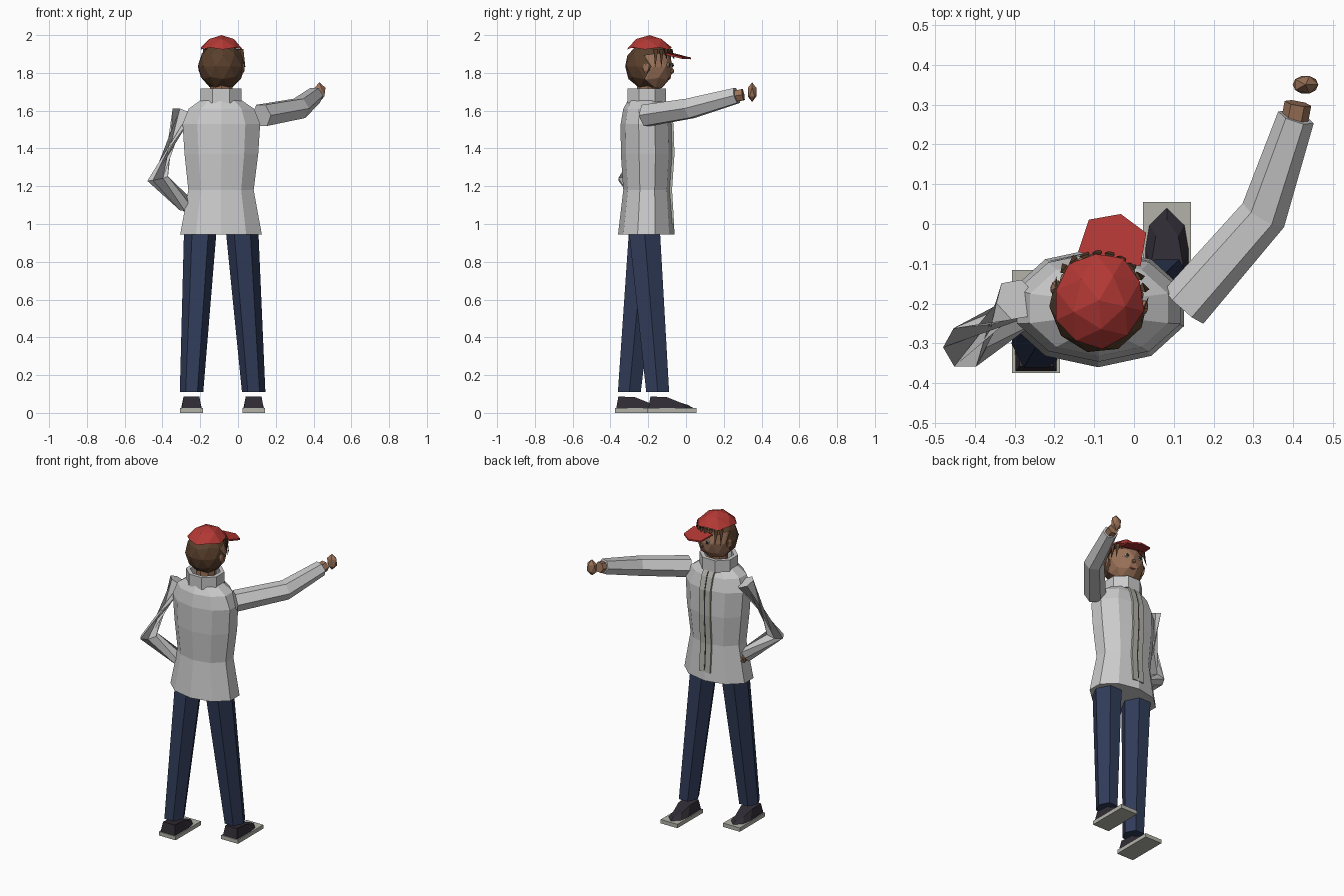
import bpy, bmesh
from math import sin, cos, pi, radians
from mathutils import Vector, Matrix

if "Cube" in bpy.data.objects:
    bpy.data.objects.remove(bpy.data.objects["Cube"])


def mat(name, r, g, b):
    m = bpy.data.materials.new(name)
    m.diffuse_color = (r, g, b, 1)
    m.use_nodes = True
    m.node_tree.nodes["Principled BSDF"].inputs["Base Color"].default_value = m.diffuse_color
    return m


SKIN = mat("skin", 0.33, 0.17, 0.10)
HAIR = mat("hair", 0.10, 0.05, 0.025)
RED = mat("red", 0.45, 0.04, 0.035)
NAVY = mat("navy", 0.03, 0.045, 0.10)
DARK = mat("dark", 0.03, 0.025, 0.035)
TRIM = mat("trim", 0.45, 0.45, 0.40)
WHITE = mat("eye_white", 0.7, 0.7, 0.7)
LIP = mat("lip", 0.35, 0.09, 0.07)


def finish(name, bm, m=None):
    bmesh.ops.recalc_face_normals(bm, faces=bm.faces)
    me = bpy.data.meshes.new(name)
    bm.to_mesh(me)
    bm.free()
    ob = bpy.data.objects.new(name, me)
    bpy.context.collection.objects.link(ob)
    if m:
        me.materials.append(m)
    return ob


def loft(name, rings, m=None, loop=False):
    """Skin a list of equal-length rings; cap the ends or join them in a loop."""
    bm = bmesh.new()
    vs = [[bm.verts.new(p) for p in r] for r in rings]
    n = len(vs[0])
    pairs = list(zip(vs, vs[1:])) + ([(vs[-1], vs[0])] if loop else [])
    for a, b in pairs:
        for i in range(n):
            j = (i + 1) % n
            bm.faces.new((a[i], a[j], b[j], b[i]))
    if not loop:
        bm.faces.new(vs[0])
        bm.faces.new(vs[-1])
    return finish(name, bm, m)


def ring(x, y, z, rx, ry, n, off=0.0):
    return [(x + rx * cos(2 * pi * i / n + off), y + ry * sin(2 * pi * i / n + off), z)
            for i in range(n)]


def tube(name, pts, radii, m=None, n=6):
    """Bent tube whose sections lie on the bisecting planes of the path."""
    pts = [Vector(p) for p in pts]
    rings = []
    for i, p in enumerate(pts):
        d = Vector()
        if i:
            d += (p - pts[i - 1]).normalized()
        if i < len(pts) - 1:
            d += (pts[i + 1] - p).normalized()
        d.normalize()
        ref = Vector((0, 0, 1)) if abs(d.z) < 0.95 else Vector((0, 1, 0))
        u = d.cross(ref).normalized()
        v = u.cross(d)
        rings.append([p + radii[i] * (u * cos(2 * pi * k / n) + v * sin(2 * pi * k / n))
                      for k in range(n)])
    return loft(name, rings, m)


def ball(name, c, s, m, sub=2, turn=0.0, keep=None):
    """Faceted ball; keep(local unit centre) filters its faces."""
    bm = bmesh.new()
    bmesh.ops.create_icosphere(bm, subdivisions=sub, radius=1)
    if keep:
        bad = [f for f in bm.faces if not keep(f.calc_center_median())]
        bmesh.ops.delete(bm, geom=bad, context='FACES')
    bm.transform(Matrix.Translation(c) @ Matrix.Rotation(turn, 4, 'Z') @ Matrix.Diagonal((*s, 1)))
    return finish(name, bm, m)


# jacket body: z, centre x, centre y, radius x, radius y
body = [(0.945, -0.09, -0.21, 0.227, 0.15), (1.18, -0.09, -0.205, 0.182, 0.127),
        (1.37, -0.088, -0.205, 0.205, 0.14), (1.53, -0.088, -0.208, 0.216, 0.138),
        (1.61, -0.088, -0.212, 0.182, 0.12), (1.655, -0.09, -0.212, 0.115, 0.095)]
loft("jacket_body", [ring(x, y, z, rx, ry, 10, radians(18)) for z, x, y, rx, ry in body])

# collar: open eight-sided tube
c = (-0.09, -0.207)
loft("collar", [ring(*c, z, r, r * 0.93, 8, pi / 8) for z, r in
                ((1.64, 0.118), (1.718, 0.118), (1.718, 0.092), (1.64, 0.092))], None, True)


# front placket and zip follow the jacket front
def strip(name, x0, x1, lift, z0, m):
    rings = []
    for k, (z, x, y, rx, ry) in enumerate(body):
        z, f = (z0, y + ry - 0.007) if k == 0 else (z, y + ry)
        rings.append([(x0, f - 0.025, z), (x1, f - 0.025, z), (x1, f + lift, z), (x0, f + lift, z)])
    loft(name, rings, m)


strip("placket_left", -0.128, -0.093, 0.004, 1.0, TRIM)
strip("placket_right", -0.085, -0.05, 0.004, 1.0, TRIM)
strip("zip", -0.093, -0.085, 0.002, 1.02, DARK)

# sleeves, wrists and hands
tube("right_sleeve", [(0.125, -0.208, 1.575), (0.325, 0.022, 1.612), (0.407, 0.268, 1.68)],
     [0.065, 0.06, 0.047])
tube("right_wrist", [(0.402, 0.25, 1.675), (0.412, 0.303, 1.685)], [0.034, 0.034], SKIN)
ball("right_hand", (0.431, 0.35, 1.698), (0.036, 0.026, 0.052), SKIN, 1)
tube("left_sleeve", [(-0.295, -0.19, 1.59), (-0.425, -0.31, 1.24), (-0.275, -0.215, 1.10)],
     [0.056, 0.056, 0.043])
tube("left_wrist", [(-0.285, -0.222, 1.11), (-0.262, -0.205, 1.088)], [0.03, 0.03], SKIN)
ball("left_hand", (-0.262, -0.19, 1.085), (0.034, 0.04, 0.034), SKIN, 1)

# trouser legs, shoes and soles
for side, top, foot in (("right", (0.022, -0.22), (0.083, -0.15)),
                        ("left", (-0.2, -0.22), (-0.246, -0.30))):
    loft(side + "_leg", [ring(*top, 0.96, 0.086, 0.095, 6), ring(*foot, 0.11, 0.062, 0.07, 6)], NAVY)
    x, y = foot[0], foot[1] - 0.07
    d = 0.145 if side == "right" else 0.14
    y0 = y + 0.02 if side == "right" else y
    plan = [(-0.052, 0), (0.052, 0), (0.055, 0.14), (0.045, 0.20), (0, 0.245), (-0.045, 0.20), (-0.055, 0.14)]
    upper = [(-0.042, 0.012), (0.042, 0.012), (0.04, 0.10), (0.028, 0.17), (0, 0.21), (-0.028, 0.17), (-0.04, 0.10)]
    high = [0.087, 0.087, 0.083, 0.055, 0.042, 0.055, 0.083]
    loft(side + "_shoe", [[(x + a, y0 + b, 0.022) for a, b in plan],
                          [(x + a, y0 + b, h) for (a, b), h in zip(upper, high)]], DARK)
    ya, yb = y0 - 0.005, y0 + 0.255
    base = [(x - 0.06, ya), (x + 0.06, ya), (x + 0.06, yb), (x - 0.06, yb)]
    loft(side + "_sole", [[(a, b, 0) for a, b in base], [(a, b, 0.025) for a, b in base]], TRIM)

# neck and head, turned a little to the right
TURN = radians(-13)
HC = Vector((-0.088, -0.19, 1.832))
FACE = Matrix.Translation(HC) @ Matrix.Rotation(TURN, 4, 'Z')


def at(x, y, z):
    return FACE @ Vector((x, y, z))


loft("neck", [ring(-0.088, -0.2, z, 0.06, 0.06, 8) for z in (1.62, 1.77)], SKIN)
ball("head", HC, (0.112, 0.123, 0.13), SKIN, 2, TURN)
ball("hair", HC + Vector((0, -0.005, 0.003)), (0.125, 0.13, 0.128), HAIR, 2, TURN,
     lambda p: p.y < 0.08 or p.z > 0.55)

# cap dome and visor
ball("cap", (-0.088, -0.192, 1.862), (0.13, 0.138, 0.138), RED, 2, TURN, lambda p: p.z > 0.47)
visor = [(-0.078, 0.105), (-0.07, 0.19), (0.005, 0.222), (0.078, 0.19), (0.083, 0.105)]
loft("visor", [[at(x, y, 0.076 - (y - 0.1) * 0.25 + t - abs(x) * 0.08) for x, y in visor]
               for t in (-0.005, 0.005)], RED)

# fringe locks
bm = bmesh.new()
for k in range(-4, 5):
    a = k * 0.27
    b = a + 0.06
    drop = 0.04 if abs(k) < 3 else -0.005
    pts = [(a - 0.11, 0.118, 0.095), (a + 0.11, 0.118, 0.095), (b, 0.13, drop), (a, 0.10, 0.09)]
    v = [bm.verts.new(at(r * sin(t), r * cos(t), z)) for t, r, z in pts]
    for f in ((0, 1, 2), (0, 2, 3), (1, 3, 2), (0, 3, 1)):
        bm.faces.new([v[i] for i in f])
finish("fringe", bm, HAIR)

# facial features and ears
for s, side in ((-1, "left"), (1, "right")):
    ball(side + "_eye", at(s * 0.04, 0.108, 0.01), (0.015, 0.008, 0.013), WHITE, 1, TURN)
    ball(side + "_pupil", at(s * 0.04, 0.114, 0.01), (0.009, 0.006, 0.011), DARK, 1, TURN)
    ball(side + "_ear", at(s * 0.113, 0.005, -0.005), (0.014, 0.022, 0.034), SKIN, 1, TURN)
ball("nose", at(0, 0.118, -0.022), (0.012, 0.014, 0.016), SKIN, 1, TURN)
ball("mouth", at(0, 0.102, -0.062), (0.022, 0.008, 0.007), LIP, 1, TURN)
